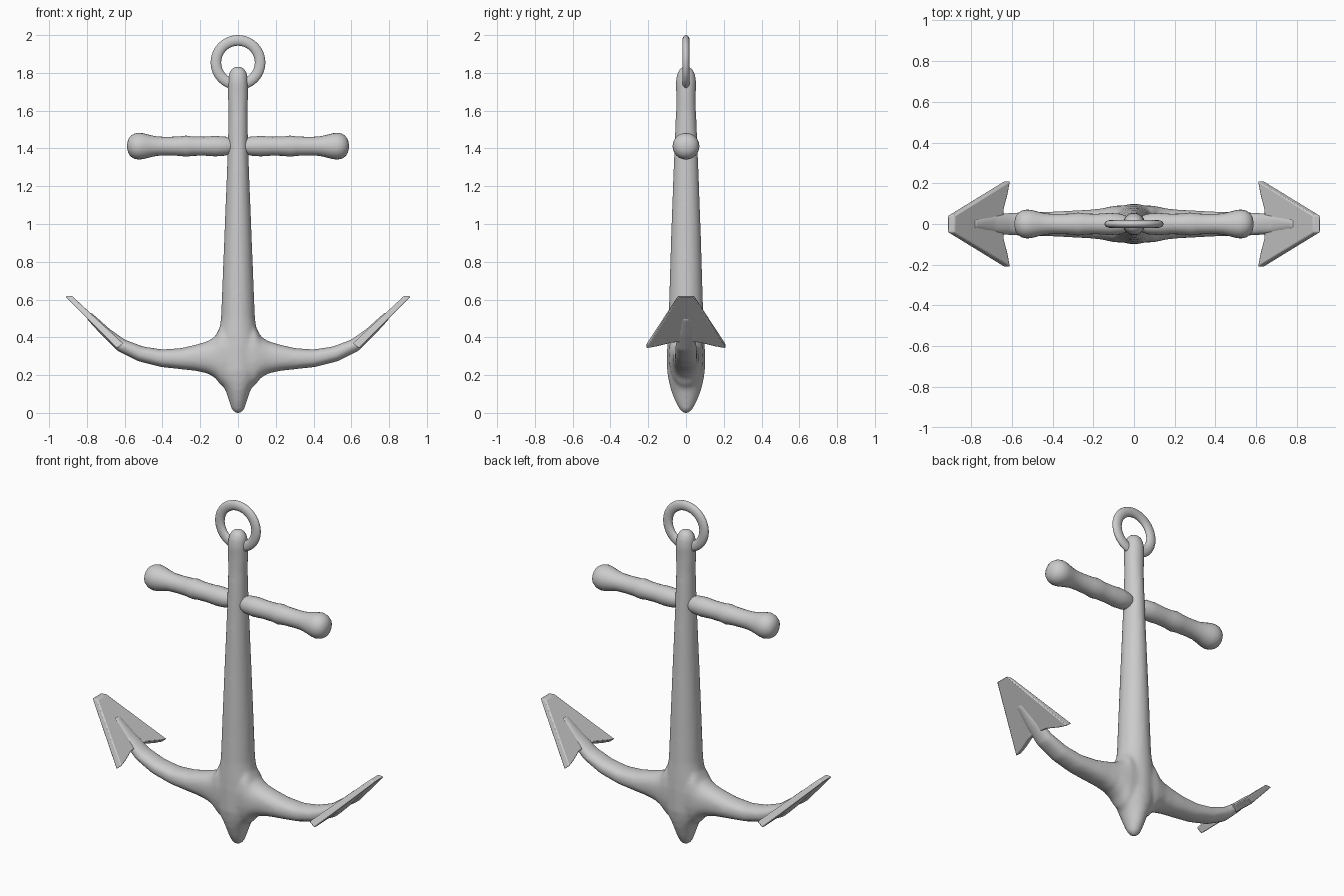
import bpy, bmesh
from math import sin, cos, pi, copysign
from mathutils import Vector

if "Cube" in bpy.data.objects:
    bpy.data.objects.remove(bpy.data.objects["Cube"])


def loft(bm, stations, n=32, power=2.3):
    """Skin rounded rings; each station is (end a, end b, half depth in y)."""
    rings = []
    for a, b, hy in stations:
        a, b = Vector((a[0], 0, a[1])), Vector((b[0], 0, b[1]))
        mid, half = (a + b) / 2, (b - a) / 2
        ring = []
        for i in range(n):
            c, s = cos(2 * pi * i / n), sin(2 * pi * i / n)
            c = copysign(abs(c) ** (2 / power), c)
            s = copysign(abs(s) ** (2 / power), s)
            ring.append(bm.verts.new(mid + half * c + Vector((0, hy * s, 0))))
        rings.append(ring)
    for r, q in zip(rings, rings[1:]):
        for i in range(n):
            j = (i + 1) % n
            bm.faces.new((r[i], r[j], q[j], q[i]))
    bm.faces.new(rings[0])
    bm.faces.new(rings[-1])


def finish(bm, name, angle=None):
    bmesh.ops.recalc_face_normals(bm, faces=bm.faces)
    me = bpy.data.meshes.new(name)
    bm.to_mesh(me)
    bm.free()
    ob = bpy.data.objects.new(name, me)
    bpy.context.collection.objects.link(ob)
    if angle is None:
        me.shade_smooth()
    else:
        bpy.ops.object.select_all(action='DESELECT')
        ob.select_set(True)
        bpy.context.view_layer.objects.active = ob
        bpy.ops.object.shade_smooth_by_angle(angle=angle)
    return ob


# Shank with pointed crown: z, half width, half depth
shank = [(0, .012, .012), (.006, .024, .024), (.025, .036, .038), (.06, .046, .057),
         (.12, .066, .08), (.17, .095, .092), (.22, .11, .1), (.35, .11, .1),
         (.42, .103, .097), (.5, .09, .092), (.75, .08, .085), (1.0, .07, .077),
         (1.4, .054, .062), (1.6, .051, .053), (1.68, .054, .052), (1.75, .054, .055),
         (1.79, .05, .049), (1.815, .04, .038), (1.83, .022, .022), (1.835, .01, .01)]
# Arm: x and z of upper edge, x and z of lower edge, half depth
arm = [(0, .48, 0, .12, .092), (.09, .465, .09, .145, .09), (.12, .405, .12, .185, .085),
       (.16, .38, .16, .208, .076), (.22, .362, .22, .222, .07), (.3, .343, .3, .231, .066),
       (.4, .336, .41, .243, .061), (.5, .351, .53, .274, .058), (.6, .388, .637, .328, .055),
       (.68, .445, .715, .405, .05), (.78, .535, .805, .5, .03)]
bm = bmesh.new()
loft(bm, [((-w, z), (w, z), d) for z, w, d in shank], power=2)
for s in (-1, 1):
    loft(bm, [((s * x, z), (s * u, v), d) for x, z, u, v, d in arm])
body = finish(bm, "shank_and_arms")
rm = body.modifiers.new("blend", 'REMESH')
rm.mode, rm.voxel_size, rm.use_smooth_shade = 'VOXEL', .011, True
sm = body.modifiers.new("soften", 'SMOOTH')
sm.factor, sm.iterations = .5, 6

# Arrow-shaped flukes: outline is (distance along blade, y)
outline = [(0, .21), (1, .042), (1, -.042), (0, -.21), (.04, -.15), (.11, -.075),
           (.13, 0), (.11, .075), (.04, .15)]
for s, side in ((-1, "left"), (1, "right")):
    bm = bmesh.new()
    up = [bm.verts.new((s * (.607 + .273 * t), y, .367 + .253 * t)) for t, y in outline]
    low = [bm.verts.new((s * (.64 + .275 * t), y, .34 + .277 * t)) for t, y in outline]
    bm.faces.new(up)
    bm.faces.new(low)
    for i in range(len(up)):
        j = (i + 1) % len(up)
        bm.faces.new((up[i], up[j], low[j], low[i]))
    fluke = finish(bm, side + "_fluke", .6)
    bv = fluke.modifiers.new("edges", 'BEVEL')
    bv.width, bv.segments, bv.limit_method = .006, 2, 'ANGLE'

# Stock halves with ball ends: x, radius
stock = [(.0, .03), (.045, .042), (.065, .05), (.12, .054), (.18, .05), (.24, .051),
         (.275, .056), (.31, .051), (.38, .049), (.43, .051), (.47, .06), (.5, .068),
         (.525, .071), (.55, .066), (.57, .053), (.582, .034), (.587, .012)]
bm = bmesh.new()
for s in (-1, 1):
    loft(bm, [((s * x, 1.412 - r), (s * x, 1.412 + r), r) for x, r in stock], 24, 2)
finish(bm, "stock", .9)

# Ring through the shank head
bpy.ops.mesh.primitive_torus_add(major_radius=.117, minor_radius=.028, major_segments=40,
                                 minor_segments=16, location=(0, 0, 1.855),
                                 rotation=(pi / 2, 0, 0))
ring = bpy.context.object
ring.name = "ring"
ring.scale.z = .68
bpy.ops.object.shade_smooth()
